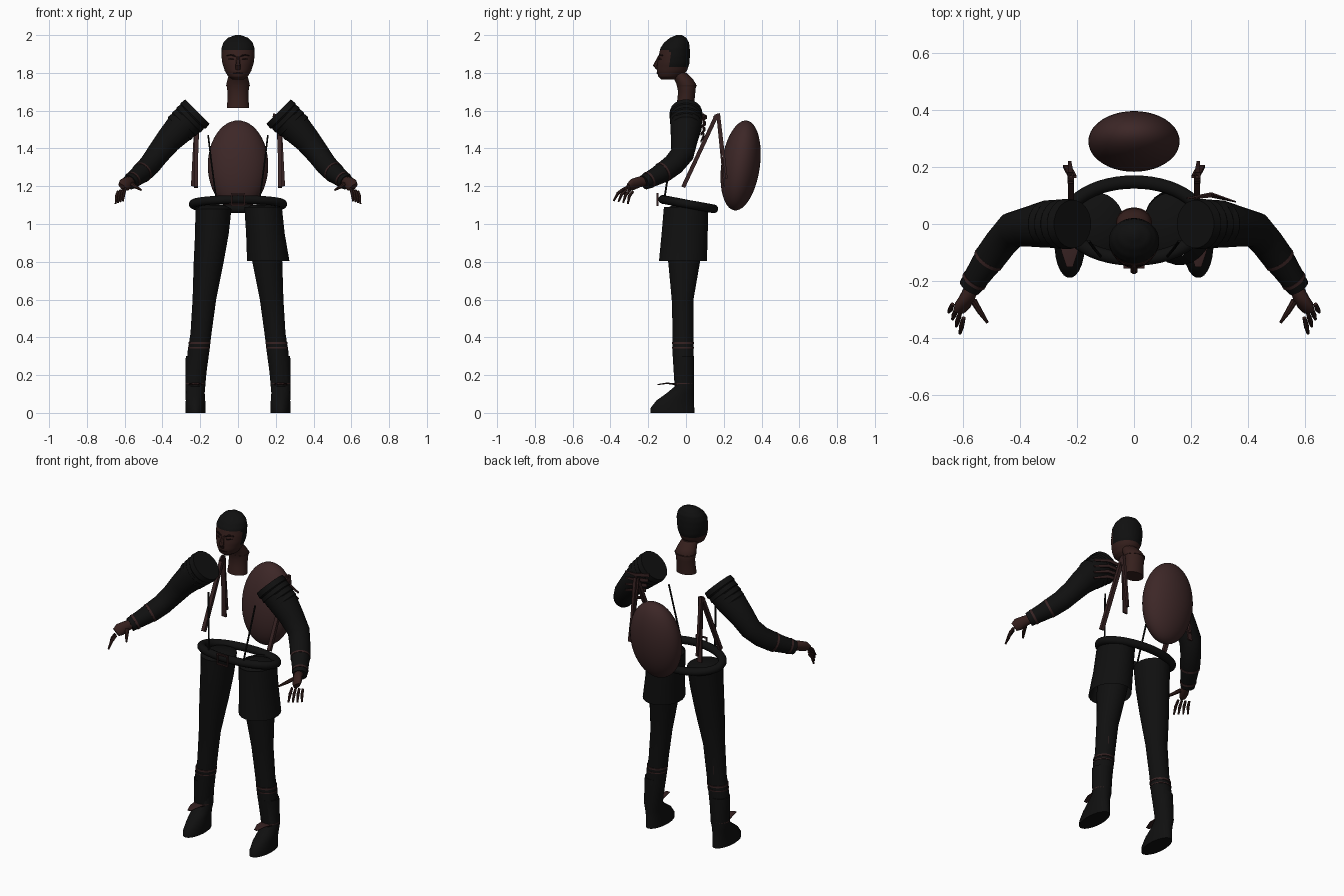
import bpy, bmesh, math
from mathutils import Vector

if "Cube" in bpy.data.objects:
    bpy.data.objects.remove(bpy.data.objects["Cube"], do_unlink=True)


def material(name, rgb):
    m = bpy.data.materials.new(name)
    m.use_nodes = True
    m.diffuse_color = (*rgb, 1)
    m.node_tree.nodes["Principled BSDF"].inputs["Base Color"].default_value = (*rgb, 1)
    return m


CLOTH = material("black cloth", (0.005, 0.005, 0.005))
SKIN = material("dark skin", (0.036, 0.014, 0.012))
LEATHER = material("brown leather", (0.038, 0.016, 0.016))
SHIELD = material("shield brown", (0.046, 0.02, 0.02))
FEATURE = material("face shadow", (0.012, 0.005, 0.005))


def finish(obj, mats):
    for m in mats:
        obj.data.materials.append(m)
    bpy.ops.object.select_all(action='DESELECT')
    obj.select_set(True)
    bpy.context.view_layer.objects.active = obj
    bpy.ops.object.shade_smooth_by_angle(angle=math.radians(40))
    return obj


def tube(name, rings, mat, seg=20, ref=(0, 1, 0), level=False, closed=False,
         cap=True, side=1, fine=1, extra=None):
    """Skin rings of (x, y, z, radius across, radius along ref)."""
    rings = [(*r, r[3]) if len(r) == 4 else r for r in rings]
    if fine > 1:
        rings = [tuple(p + (q - p) * k / fine for p, q in zip(a, b))
                 for a, b in zip(rings, rings[1:]) for k in range(fine)] + [rings[-1]]
    n, pts, loops = len(rings), [Vector(r[:3]) for r in rings], []
    bm = bmesh.new()
    for i, r in enumerate(rings):
        if closed:
            t = pts[(i + 1) % n] - pts[i - 1]
        else:
            t = pts[min(i + 1, n - 1)] - pts[max(i - 1, 0)]
        t = Vector((0, 0, 1)) if level else t.normalized()
        v = Vector(ref)
        v = (v - t * v.dot(t)).normalized()
        u = t.cross(v)
        loop = []
        for k in range(seg):
            a = math.tau * (k + 0.5) / seg
            co = pts[i] + u * (math.cos(a) * r[3]) + v * (math.sin(a) * r[4])
            co.x *= side
            loop.append(bm.verts.new(co))
        loops.append(loop)
    for i in range(n if closed else n - 1):
        a, b = loops[i], loops[(i + 1) % n]
        for k in range(seg):
            j = (k + 1) % seg
            bm.faces.new((a[k], a[j], b[j], b[k]))
    if cap and not closed:
        bm.faces.new(loops[0])
        bm.faces.new(loops[-1])
    bmesh.ops.recalc_face_normals(bm, faces=bm.faces)
    me = bpy.data.meshes.new(name)
    bm.to_mesh(me)
    bm.free()
    obj = bpy.data.objects.new(name, me)
    bpy.context.collection.objects.link(obj)
    return finish(obj, [mat] + ([extra] if extra else []))


def band(name, center, direction, r, side, half=0.006):
    """Short raised strap around a limb."""
    c, d = Vector(center), Vector(direction).normalized() * half
    tube(name, [(*(c - d), r), (*(c + d), r)], LEATHER, side=side)


# head with a close-fitting cap
head = tube("head", [(0, -.085, 1.765, .03, .045), (0, -.085, 1.78, .052, .062),
                     (0, -.075, 1.81, .07, .08), (0, -.067, 1.85, .083, .085),
                     (0, -.062, 1.89, .088, .083), (0, -.058, 1.93, .088, .078),
                     (0, -.05, 1.96, .078, .066), (0, -.042, 1.985, .055, .044),
                     (0, -.036, 2.0, .015, .015)],
            SKIN, seg=40, level=True, fine=4, extra=CLOTH)
for f in head.data.polygons:
    c = f.center
    f.material_index = int(c.z > 1.915 or (c.z > 1.835 and c.y > -.085))

# face
tube("nose", [(0, -.142, 1.885, .008), (0, -.162, 1.838, .014), (0, -.15, 1.82, .014, .008)],
     SKIN, seg=8)
tube("mouth", [(-.026, -.143, 1.797, .003), (0, -.153, 1.799, .004), (.026, -.143, 1.797, .003)],
     FEATURE, seg=6)
for s, label in ((1, "left"), (-1, "right")):
    tube(label + "_brow", [(.012, -.144, 1.888, .004), (.036, -.138, 1.897, .005),
                           (.06, -.122, 1.892, .003)], FEATURE, seg=6, side=s)
    tube(label + "_eye", [(.02, -.144, 1.873, .003), (.036, -.139, 1.875, .006, .005),
                          (.052, -.129, 1.873, .003)], FEATURE, seg=6, side=s)

# neck
tube("neck", [(0, -.005, 1.615, .06, .048), (0, 0, 1.66, .056, .046),
              (0, .004, 1.70, .056, .046), (0, .002, 1.74, .062, .052),
              (0, -.012, 1.765, .056, .05), (0, -.04, 1.80, .045, .045)],
     SKIN, seg=24, level=True)
tube("neck_crease", [(0, .004, 1.728, .062, .052), (0, .004, 1.736, .064, .054)],
     SKIN, seg=24, level=True)

# belt and buckle
tube("belt", [(.237 * math.cos(a), .012 + .135 * math.sin(a), 1.105 - .025 * math.sin(a), .024, .023)
              for a in (math.tau * k / 48 for k in range(48))],
     CLOTH, seg=12, ref=(0, 0, 1), closed=True)
tube("buckle", [(x, -.15, z, .007) for x, z in
                ((-.033, 1.10), (.033, 1.10), (.033, 1.16), (-.033, 1.16))],
     LEATHER, seg=4, closed=True)

# round shield on the back
bpy.ops.mesh.primitive_uv_sphere_add(segments=40, ring_count=24, location=(0, .289, 1.31),
                                     rotation=(math.radians(-8), 0, 0))
shield = bpy.context.object
shield.name = "shield"
shield.scale = (.16, .102, .24)
finish(shield, [SHIELD])

for s, label in ((1, "left"), (-1, "right")):
    # sleeve
    tube(label + "_sleeve", [(.25, 0, 1.56, .085), (.30, 0, 1.515, .084), (.37, -.01, 1.44, .07),
                             (.425, -.02, 1.37, .062), (.465, -.065, 1.315, .058),
                             (.50, -.112, 1.28, .056), (.53, -.155, 1.255, .049),
                             (.575, -.222, 1.22, .04)], CLOTH, side=s)
    # stacked shoulder ruffles
    for i in range(4):
        x, z = .215 + .024 * i, 1.595 - .022 * i
        r = .096 - .003 * i
        tube(f"{label}_shoulder_ruffle_{i + 1}", [(x, 0, z, r * .96, r * .88),
             (x + .022, 0, z - .022, r, r * .93), (x + .03, 0, z - .03, r * .9, r * .85)],
             CLOTH, side=s)
    band(label + "_forearm_band", (.508, -.123, 1.273), (.5, -.7, -.4), .056, s)
    band(label + "_wrist_band", (.558, -.197, 1.233), (.5, -.7, -.4), .046, s)

    # hand
    tube(label + "_palm", [(.565, -.215, 1.227, .026), (.58, -.25, 1.222, .03, .025),
                           (.60, -.285, 1.208, .036, .022), (.612, -.305, 1.195, .026, .014)],
         SKIN, seg=14, side=s)
    for i in range(4):
        x, y, z = .596 + .013 * i, -.328 + .016 * i, 1.188 - .005 * i
        tube(f"{label}_finger_{i + 1}", [(x, y, z, .007), (x + .008, y - .032 + .004 * i, z - .025, .009),
             (x + .013, y - .055 + .009 * i, z - .066, .005)], SKIN, seg=8, side=s)
    tube(label + "_thumb", [(.562, -.268, 1.21, .012), (.54, -.305, 1.196, .01),
                            (.513, -.345, 1.18, .005)], SKIN, seg=8, side=s)

    # harness bars and thin suspenders
    tube(label + "_front_bar", [(.22, .162, 1.575, .015), (.222, -.015, 1.195, .015)],
         LEATHER, seg=4, side=s)
    tube(label + "_back_bar", [(.215, .165, 1.58, .02, .006), (.235, .203, 1.2, .02, .006)],
         LEATHER, seg=4, side=s)
    tube(label + "_bar_hook", [(.222, .15, 1.56, .014), (.222, .17, 1.585, .014),
                               (.225, .215, 1.24, .008)], LEATHER, seg=4, side=s)
    tube(label + "_suspender", [(.158, -.06, 1.47, .005), (.14, -.085, 1.32, .005),
                                (.115, -.115, 1.13, .005)], CLOTH, seg=6, side=s)

    # leg
    tube(label + "_leg", [(.13, 0, 1.10, .06, .07), (.13, 0, 1.08, .096, .11),
                          (.138, -.005, .95, .09, .1), (.155, -.01, .8, .08, .085),
                          (.178, -.018, .6, .063, .058), (.196, -.016, .42, .056, .055),
                          (.21, -.016, .32, .058, .056), (.228, -.01, .13, .05, .05)],
         CLOTH, seg=24, level=True, side=s)
    # boot
    tube(label + "_boot", [(.225, -.072, 0, .053, .117), (.225, -.072, .025, .053, .117),
                           (.225, -.058, .065, .052, .1), (.227, -.03, .105, .051, .072),
                           (.226, -.008, .14, .053, .052), (.218, -.014, .3, .059, .056)],
         CLOTH, seg=24, level=True, side=s)
    tube(label + "_boot_tongue", [(.227, -.04, .15, .04, .006), (.225, -.1, .157, .03, .004),
                                  (.225, -.15, .15, .012, .003)], LEATHER, seg=8,
         ref=(0, 0, 1), side=s)
    # knee straps and patch
    band(label + "_knee_strap", (.204, -.016, .37), (0, 0, 1), .06, s, .005)
    band(label + "_lower_knee_strap", (.207, -.016, .345), (0, 0, 1), .0592, s, .003)
    band(label + "_ankle_strap", (.226, -.01, .155), (0, 0, 1), .0535, s, .003)
    tube(label + "_knee_patch", [(.226, .018, .42, .03, .004), (.224, .019, .495, .03, .004)],
         LEATHER, seg=4, ref=(.72, .69, 0), side=s)

# half skirt around the left thigh
tube("thigh_skirt", [(.133, 0, 1.09, .1, .118), (.145, -.007, .95, .103, .123),
                     (.16, -.016, .805, .113, .128)], CLOTH, seg=24, level=True, cap=False)

# torn leather strips behind the left shoulder
for i in range(4):
    tube(f"shoulder_strip_{i + 1}", [(.185 + .008 * i, .09, 1.575 - .032 * i, .014, .004),
         (.27, .108 - .004 * i, 1.565 - .032 * i, .013, .004),
         (.355, .078, 1.55 - .038 * i, .007, .003)], LEATHER, seg=4)
